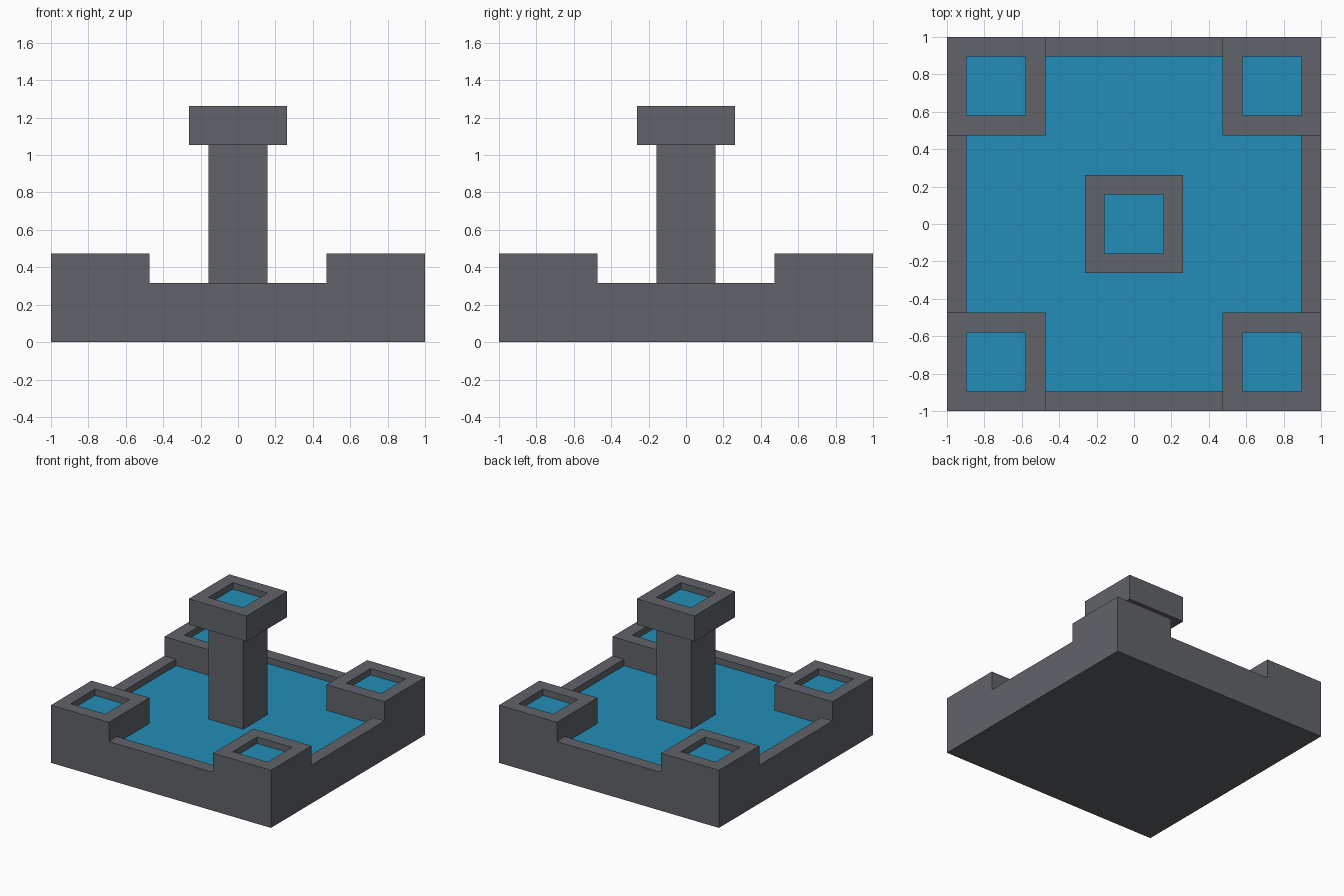
import bpy, bmesh
from mathutils import Vector

if "Cube" in bpy.data.objects:
    bpy.data.objects.remove(bpy.data.objects["Cube"])

U = 1 / 19  # modular unit: the fountain is 38 units wide


def material(name, rgb):
    m = bpy.data.materials.new(name)
    m.diffuse_color = (*rgb, 1)
    m.use_nodes = True
    m.node_tree.nodes["Principled BSDF"].inputs["Base Color"].default_value = m.diffuse_color
    return m


STONE = material("dark_stone", (0.120, 0.126, 0.142))
WATER = material("blue_water", (0.017, 0.270, 0.475))


def build(name, cuts, levels, solid, water_levels=(), hidden=lambda c, n: False):
    """Skin a solid described by a rule on a grid; upward faces at a water level are blue."""
    bm = bmesh.new()
    axes = [cuts, cuts, levels]
    pad = [[a[0] - 1] + a + [a[-1] + 1] for a in axes]
    mid = lambda a, i: (pad[a][i] + pad[a][i + 1]) / 2
    for i in range(1, len(cuts)):
        for j in range(1, len(cuts)):
            for k in range(1, len(levels)):
                cell = (i, j, k)
                if not solid(*(mid(a, cell[a]) for a in range(3))):
                    continue
                for a in range(3):
                    for s in (-1, 1):
                        nb = list(cell)
                        nb[a] += s
                        inside = all(1 <= nb[q] < len(axes[q]) for q in range(3))
                        if inside and solid(*(mid(q, nb[q]) for q in range(3))):
                            continue
                        b, c = (a + 1) % 3, (a + 2) % 3
                        pts = []
                        for db, dc in ((0, 0), (1, 0), (1, 1), (0, 1)):
                            p = [0, 0, 0]
                            p[a] = pad[a][cell[a] + (s > 0)]
                            p[b] = pad[b][cell[b] + db]
                            p[c] = pad[c][cell[c] + dc]
                            pts.append(Vector(p))
                        centre = sum(pts, Vector()) / 4
                        normal = Vector([s if q == a else 0 for q in range(3)])
                        if hidden(centre, normal):
                            continue
                        if s < 0:
                            pts.reverse()
                        f = bm.faces.new([bm.verts.new(p * U) for p in pts])
                        f.material_index = int(normal.z > 0 and centre.z in water_levels)
    bmesh.ops.remove_doubles(bm, verts=bm.verts, dist=1e-4)
    bmesh.ops.dissolve_limit(bm, angle_limit=0.01, verts=bm.verts, edges=bm.edges,
                             delimit={'MATERIAL', 'NORMAL'})
    me = bpy.data.meshes.new(name)
    bm.to_mesh(me)
    bm.free()
    me.materials.append(STONE)
    me.materials.append(WATER)
    bpy.context.collection.objects.link(bpy.data.objects.new(name, me))


def mirrored(values):
    return [-v for v in reversed(values)] + values


# Pool with a low rim and four raised corner basins
def pool_height(x, y):
    ax, ay = abs(x), abs(y)
    if min(ax, ay) > 9:
        return 8 if 11 < min(ax, ay) and max(ax, ay) < 17 else 9
    return 6 if max(ax, ay) > 17 else 5


build("pool_and_corner_basins", mirrored([3, 9, 11, 17, 19]), [0, 5, 6, 8, 9],
      lambda x, y, z: z < pool_height(x, y), (5, 8),
      lambda c, n: n.z > 0 and max(abs(c.x), abs(c.y)) < 3)

# Square column, open where it meets the pool and the cap
build("column", [-3, 3], [5, 20], lambda x, y, z: True, (),
      lambda c, n: n.z != 0)

# Top basin, wider than the column
build("top_basin", mirrored([3, 5]), [20, 23, 24],
      lambda x, y, z: z < 23 or max(abs(x), abs(y)) > 3, (23,),
      lambda c, n: n.z < 0 and max(abs(c.x), abs(c.y)) < 3)
